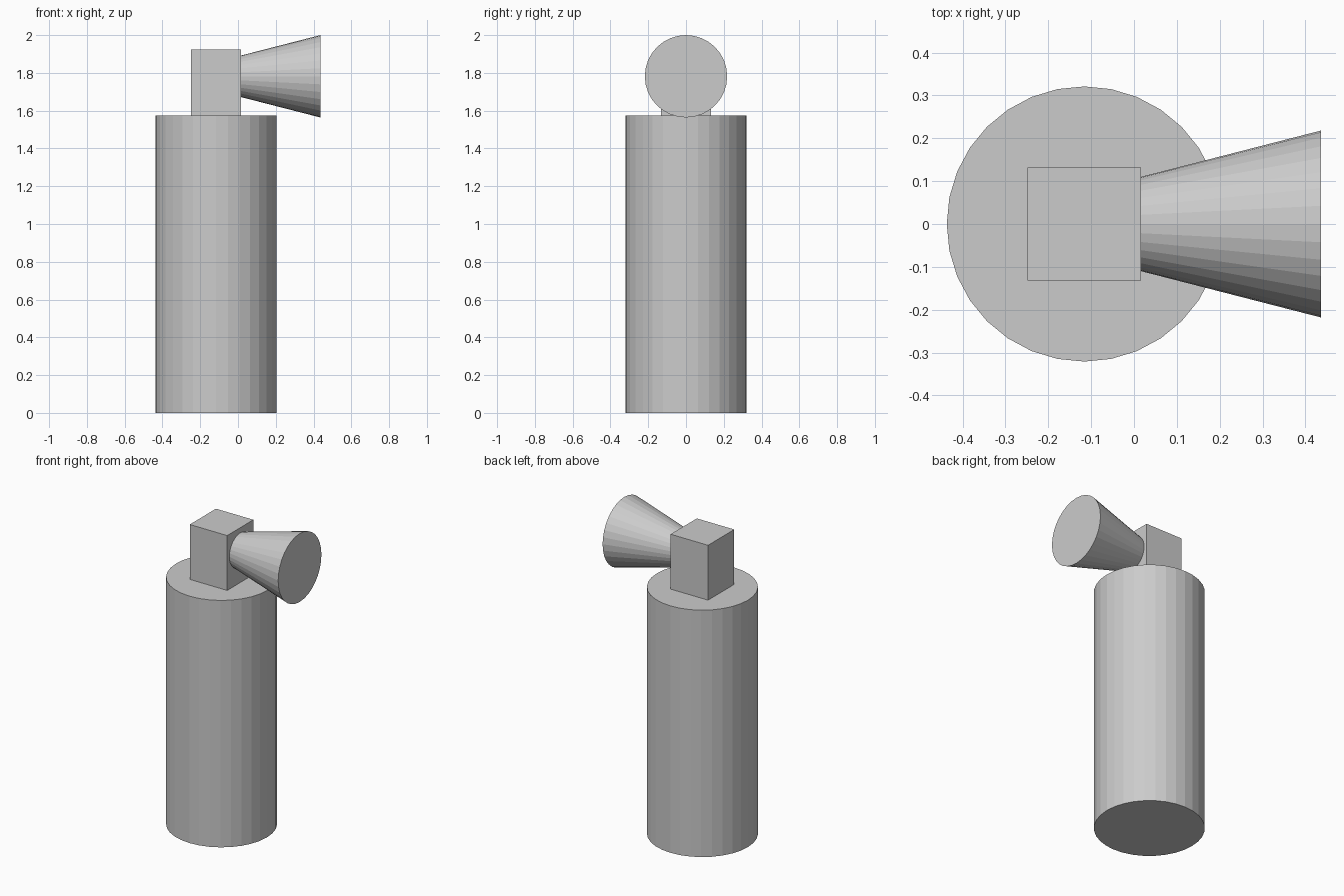
import bpy
from math import pi

if "Cube" in bpy.data.objects:
    bpy.data.objects.remove(bpy.data.objects["Cube"])

AXIS_X = -0.116   # centre line of body and neck
SIDES = 32

# Tall cylindrical body
bpy.ops.mesh.primitive_cylinder_add(vertices=SIDES, radius=0.321, depth=1.575,
                                    location=(AXIS_X, 0, 1.575 / 2))
bpy.context.object.name = "body"

# Square neck block on top of the body
bpy.ops.mesh.primitive_cube_add(size=1, location=(AXIS_X, 0, 1.75))
neck = bpy.context.object
neck.name = "neck_block"
neck.scale = (0.264, 0.264, 0.35)

# Flared horn pointing along +x from the neck block
x0, x1 = 0.016, 0.436
bpy.ops.mesh.primitive_cone_add(vertices=SIDES, radius1=0.110, radius2=0.218,
                                depth=x1 - x0, rotation=(0, pi / 2, 0),
                                location=((x0 + x1) / 2, 0, 1.782))
bpy.context.object.name = "horn_nozzle"
